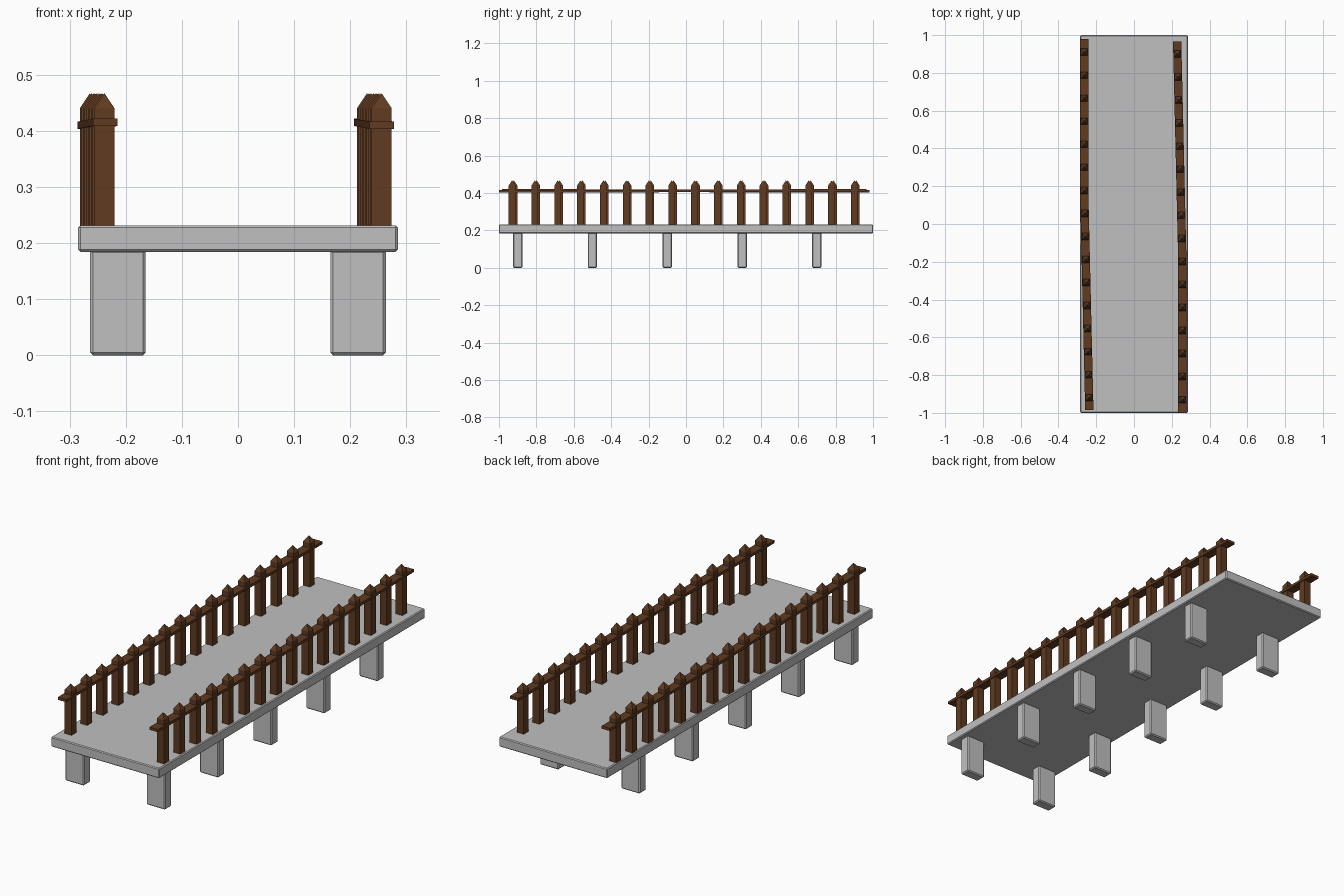
import bpy, bmesh
from mathutils import Matrix, Vector

if "Cube" in bpy.data.objects:
    bpy.data.objects.remove(bpy.data.objects["Cube"])


def material(name, rgb):
    m = bpy.data.materials.new(name)
    m.diffuse_color = (*rgb, 1)
    m.use_nodes = True
    m.node_tree.nodes["Principled BSDF"].inputs["Base Color"].default_value = m.diffuse_color
    return m


stone = material("grey stone", (0.53, 0.53, 0.53))
wood = material("brown wood", (0.115, 0.043, 0.015))


def finish(bm, name, mat):
    bmesh.ops.recalc_face_normals(bm, faces=bm.faces)
    me = bpy.data.meshes.new(name)
    bm.to_mesh(me)
    bm.free()
    me.materials.append(mat)
    ob = bpy.data.objects.new(name, me)
    bpy.context.collection.objects.link(ob)
    return ob


def block(name, centre, size, mat, bevel):
    bm = bmesh.new()
    bmesh.ops.create_cube(bm, size=1, matrix=Matrix.LocRotScale(
        Vector(centre), None, Vector(size)))
    ob = finish(bm, name, mat)
    b = ob.modifiers.new("soft edges", "BEVEL")
    b.width = bevel
    b.segments = 1
    return ob


# Deck slab
block("deck", (0, 0, 0.208), (0.57, 2, 0.047), stone, 0.004)

# Five pairs of piers
for i in range(5):
    for side, s in (("left", -1), ("right", 1)):
        block(f"{side}_pier_{i + 1}", (s * 0.214, -0.9 + 0.4 * i, 0.094),
              (0.099, 0.05, 0.188), stone, 0.005)


def bend(y):
    """0 along the straight part of the fence, 1 at its inward-leaning end"""
    return max(0.0, (y + 0.2) / 1.1)


def fence_x(y):
    return 0.256 - 0.026 * bend(y)


def fence(side, place):
    # Square posts with pyramid tips
    for i in range(16):
        y = -0.93 + 0.122 * i
        x, h = fence_x(y), 0.018
        bm = bmesh.new()
        rings = [[bm.verts.new((x + a * h, y + b * h, z))
                  for a, b in ((-1, -1), (1, -1), (1, 1), (-1, 1))]
                 for z in (0.222, 0.440)]
        tip = bm.verts.new((x, y, 0.467))
        bm.faces.new(rings[0])
        for k in range(4):
            n = (k + 1) % 4
            bm.faces.new((rings[0][k], rings[0][n], rings[1][n], rings[1][k]))
            bm.faces.new((rings[1][k], rings[1][n], tip))
        bm.transform(place)
        finish(bm, f"{side}_post_{i + 1}", wood)

    # Thin rail following the slight bend
    bm = bmesh.new()
    rings = []
    for y in (-1.0, -0.2, 0.4, 0.965):
        x, z = fence_x(y), 0.410 + 0.005 * bend(y)
        rings.append([bm.verts.new((x + a * 0.022, y, z + c * 0.0065))
                      for a, c in ((-1, -1), (1, -1), (1, 1), (-1, 1))])
    for r, q in zip(rings, rings[1:]):
        for k in range(4):
            n = (k + 1) % 4
            bm.faces.new((r[k], r[n], q[n], q[k]))
    bm.faces.new(rings[0])
    bm.faces.new(rings[-1])
    bm.transform(place)
    finish(bm, f"{side}_rail", wood)


# Right fence, and the same fence turned half round for the left
fence("right", Matrix.Identity(4))
fence("left", Matrix.Translation((-0.008, -0.02, 0)) @ Matrix.Diagonal((-1, -1, 1, 1)))
